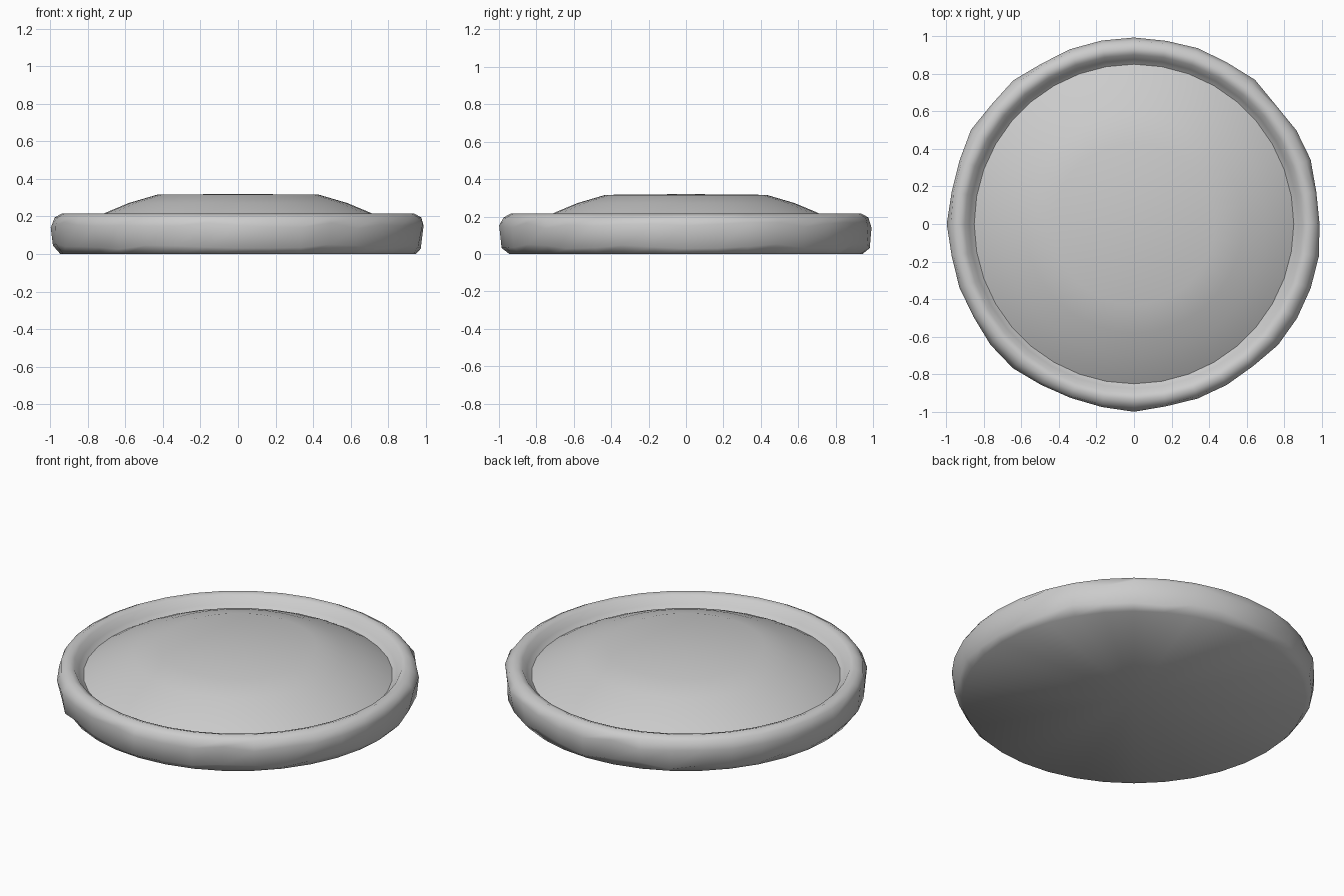
import bpy, bmesh, math, random

if "Cube" in bpy.data.objects:
    bpy.data.objects.remove(bpy.data.objects["Cube"])

random.seed(4)
SIDES = 36


def lathe(name, profile, jitter=()):
    """Revolve (radius, z) points; rings listed in jitter get a hand-made wobble."""
    bm = bmesh.new()
    rings = []
    for i, (r, z) in enumerate(profile):
        if r == 0:
            rings.append([bm.verts.new((0, 0, z))])
            continue
        ring = []
        for k in range(SIDES):
            a = 2 * math.pi * k / SIDES
            wob = i in jitter
            rr = r + (random.uniform(-0.012, 0.006) if wob else 0)
            zz = z + (random.uniform(-0.02, 0.015) if wob else 0)
            ring.append(bm.verts.new((rr * math.cos(a), rr * math.sin(a), zz)))
        rings.append(ring)
    for lo, hi in zip(rings, rings[1:]):
        for k in range(SIDES):
            n = (k + 1) % SIDES
            if len(lo) == 1:
                bm.faces.new((lo[0], hi[n], hi[k]))
            elif len(hi) == 1:
                bm.faces.new((lo[k], lo[n], hi[0]))
            else:
                bm.faces.new((lo[k], lo[n], hi[n], hi[k]))
    me = bpy.data.meshes.new(name)
    bm.to_mesh(me)
    bm.free()
    obj = bpy.data.objects.new(name, me)
    bpy.context.collection.objects.link(obj)
    bpy.context.view_layer.objects.active = obj
    obj.select_set(True)
    bpy.ops.object.shade_smooth_by_angle(angle=math.radians(60))
    obj.select_set(False)
    return obj


# Flat base with a rounded, slightly irregular raised rim
lathe("rim_base", [(0, 0), (0.945, 0), (0.98, 0.045), (0.996, 0.155),
                   (0.975, 0.195), (0.935, 0.217), (0.90, 0.205),
                   (0.875, 0.165), (0.85, 0.145)], jitter=(2, 3))

# Shallow flat-topped dome filling the inside of the rim
lathe("dome", [(0.85, 0.145), (0.79, 0.18), (0.70, 0.222), (0.58, 0.272),
               (0.43, 0.316), (0, 0.32)])
